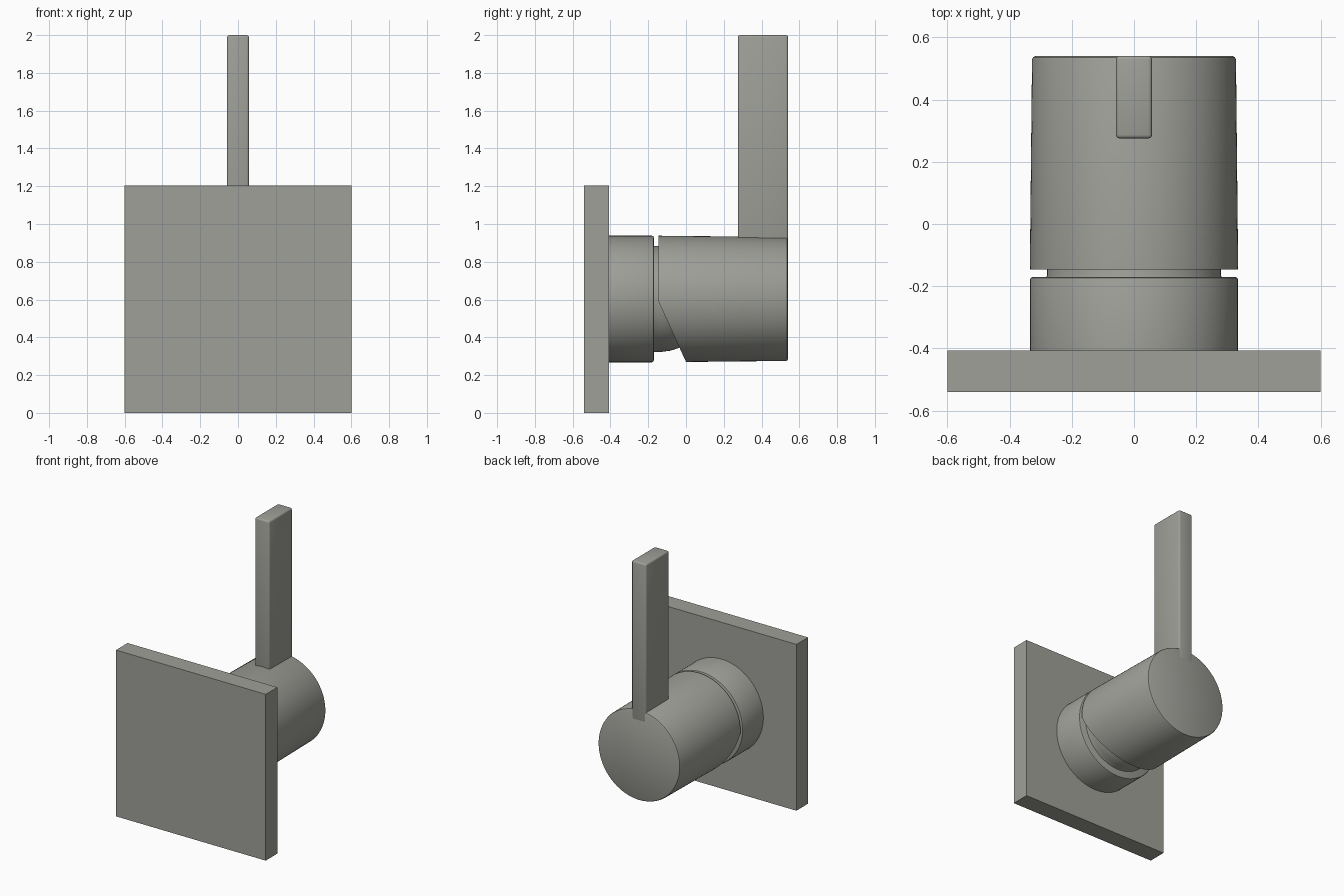
import bpy
import bmesh
from math import pi, radians
from mathutils import Matrix, Vector

AXIS_Z = 0.603

cube = bpy.data.objects.get("Cube")
if cube:
    bpy.data.objects.remove(cube, do_unlink=True)

metal = bpy.data.materials.new("brushed_grey_metal")
metal.use_nodes = True
GREY = (0.35, 0.35, 0.32, 1)
metal.diffuse_color = GREY
metal.node_tree.nodes["Principled BSDF"].inputs["Base Color"].default_value = GREY


def finish(name, bm, smooth=True):
    bmesh.ops.recalc_face_normals(bm, faces=bm.faces[:])
    mesh = bpy.data.meshes.new(name)
    bm.to_mesh(mesh)
    bm.free()
    mesh.materials.append(metal)
    obj = bpy.data.objects.new(name, mesh)
    bpy.context.collection.objects.link(obj)
    if smooth:
        bpy.ops.object.select_all(action="DESELECT")
        obj.select_set(True)
        bpy.context.view_layer.objects.active = obj
        bpy.ops.object.shade_smooth_by_angle(angle=radians(32))
    return obj


def box(name, lo, hi, bevel=0):
    lo, hi = Vector(lo), Vector(hi)
    bm = bmesh.new()
    place = Matrix.Translation((lo + hi) / 2) @ Matrix.Diagonal((*(hi - lo), 1))
    bmesh.ops.create_cube(bm, size=1, matrix=place)
    if bevel:
        bmesh.ops.bevel(bm, geom=bm.edges[:], offset=bevel, segments=3,
                        profile=0.5, affect="EDGES")
    return finish(name, bm, bevel > 0)


def turned(profile):
    """Revolve (radius, y) points around the horizontal axis."""
    bm = bmesh.new()
    verts = [bm.verts.new((0, y, AXIS_Z + r)) for r, y in profile]
    edges = [bm.edges.new(pair) for pair in zip(verts, verts[1:])]
    bmesh.ops.spin(bm, geom=verts + edges, cent=(0, 0, AXIS_Z), axis=(0, 1, 0),
                   angle=2 * pi, steps=96, use_merge=True)
    bmesh.ops.remove_doubles(bm, verts=bm.verts[:], dist=0.0001)
    return bm


# Square wall plate
box("wall_plate", (-0.6, -0.54, 0), (0.6, -0.407, 1.205))

# Fixed collar with a softened rim
finish("collar", turned([(0, -0.42), (0.335, -0.42), (0.335, -0.18),
                         (0.332, -0.173), (0.325, -0.17), (0, -0.17)]))

# Rounded neck inside the gap
finish("neck", turned([(0, -0.19), (0.288, -0.19), (0.28, -0.165), (0.28, -0.13),
                       (0.274, -0.085), (0.262, -0.045), (0.24, 0), (0, 0)]))

# Tapered knob, its underside cut at a slant
bm = turned([(0, -0.146), (0.335, -0.146), (0.328, 0.528), (0.325, 0.536),
             (0.317, 0.54), (0, 0.54)])
cut = bmesh.ops.bisect_plane(bm, geom=bm.verts[:] + bm.edges[:] + bm.faces[:],
                             plane_co=(0, -0.146, 0.59), plane_no=(0, -0.32, -0.146),
                             clear_outer=True)
rim = [e for e in cut["geom_cut"] if isinstance(e, bmesh.types.BMEdge)]
bmesh.ops.edgeloop_fill(bm, edges=rim)
finish("knob", bm)

# Upright lever
box("lever", (-0.058, 0.275, 0.85), (0.058, 0.541, 2), bevel=0.012)
